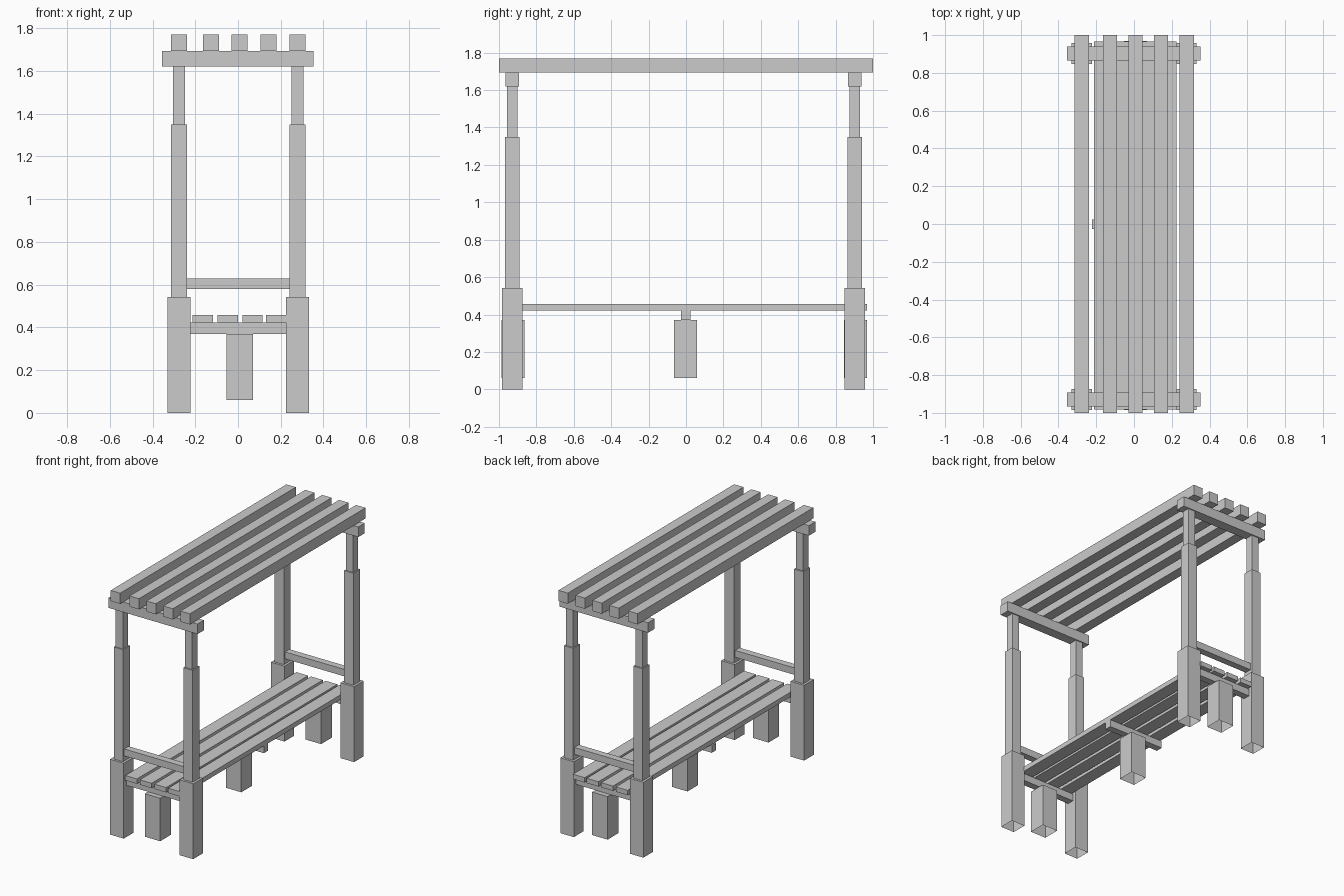
import bpy, bmesh

if "Cube" in bpy.data.objects:
    bpy.data.objects.remove(bpy.data.objects["Cube"])


def box(name, x, y, z, open_bottom=False):
    """Box from (min, max) ranges; legs are hollow underneath."""
    bm = bmesh.new()
    bmesh.ops.create_cube(bm, size=1)
    for v in bm.verts:
        v.co = [r[0] if c < 0 else r[1] for c, r in zip(v.co, (x, y, z))]
    if open_bottom:
        bm.normal_update()
        bottom = [f for f in bm.faces if f.normal.z < -0.9]
        bmesh.ops.delete(bm, geom=bottom, context='FACES_ONLY')
    mesh = bpy.data.meshes.new(name)
    bm.to_mesh(mesh)
    bm.free()
    obj = bpy.data.objects.new(name, mesh)
    bpy.context.collection.objects.link(obj)
    return obj


def span(center, width):
    return (center - width / 2, center + width / 2)


ENDS = {"front": -0.929, "back": 0.902}

for end, y in ENDS.items():
    # stepped corner posts
    for side, x in (("left", -0.276), ("right", 0.278)):
        box(f"{end}_{side}_leg", span(x, 0.108), span(y, 0.11), (0, 0.543), True)
        box(f"{end}_{side}_post", span(x, 0.074), span(y, 0.077), (0.543, 1.35))
        box(f"{end}_{side}_upper_post", span(x, 0.056), span(y, 0.058), (1.35, 1.62))
    # side rail and roof beam
    box(f"{end}_rail", (-0.24, 0.242), span(y, 0.05), (0.58, 0.63))
    box(f"{end}_roof_beam", (-0.355, 0.353), span(y, 0.073), (1.62, 1.693))

# seat supports with short hollow feet
for name, y in (("front", -0.925), ("middle", -0.002), ("back", 0.907)):
    box(f"{name}_seat_support", (-0.222, 0.225), span(y, 0.05), (0.37, 0.422))
    box(f"{name}_seat_foot", (-0.053, 0.07), span(y, 0.122), (0.06, 0.37), True)

# seat slats
for i, x in enumerate((-0.165, -0.048, 0.068, 0.178)):
    box(f"seat_slat_{i + 1}", span(x, 0.094), (-0.982, 0.967), (0.422, 0.457))

# roof slats
for i, x in enumerate((-0.277, -0.127, 0.008, 0.143, 0.279)):
    box(f"roof_slat_{i + 1}", span(x, 0.075), (-1, 1), (1.693, 1.77))
